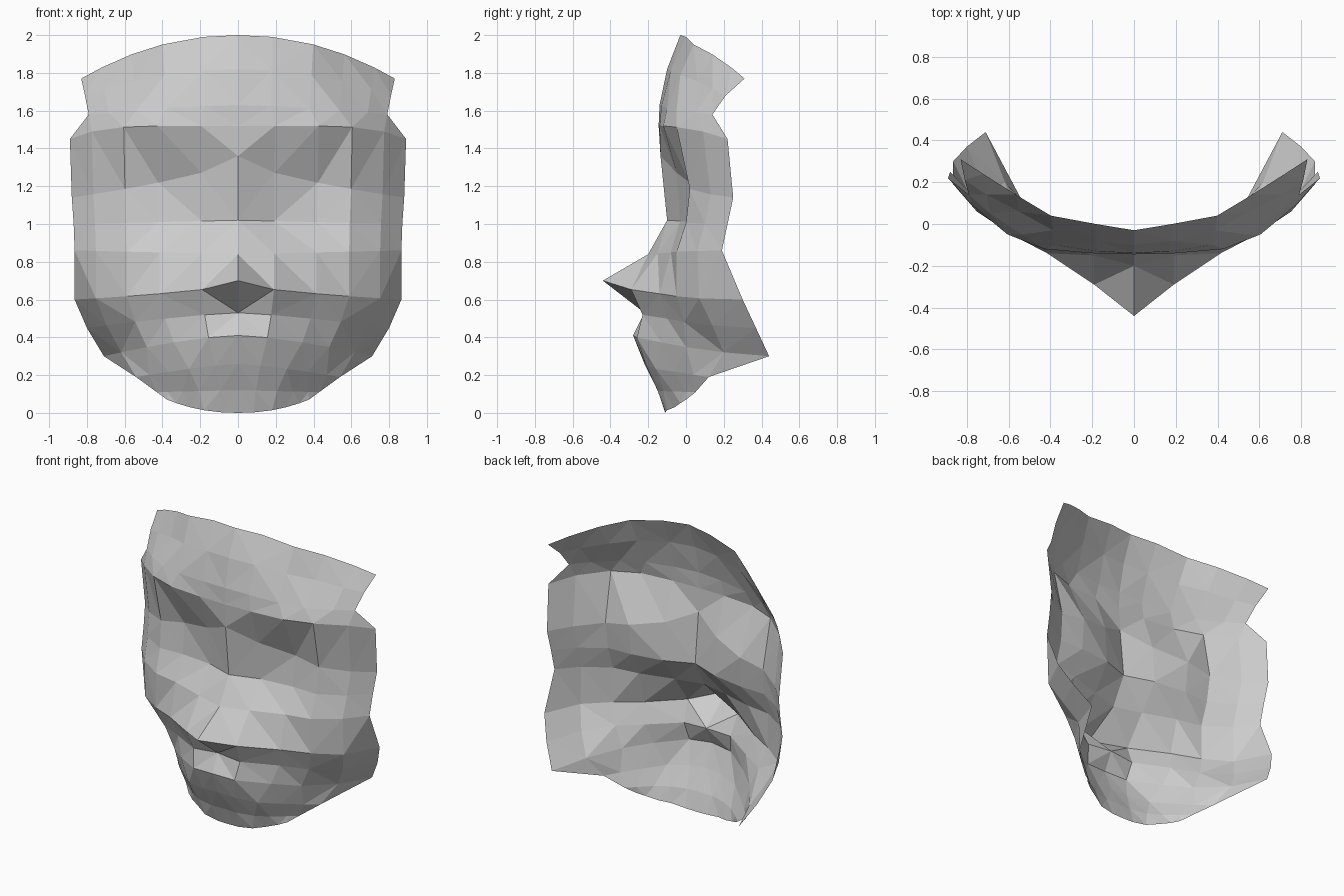
import bpy, bmesh

# Column positions as fractions of each section's half width
COLS = (0, 0.22, 0.48, 0.68, 0.87, 1)

# Horizontal sections: centre z, edge z, sweep exponent, half width, depth y at each column
SECTIONS = (
    (2.00, 1.77, 2.1, 0.83, (-0.03, 0.00, 0.04, 0.14, 0.24, 0.31)),      # forehead rim
    (1.82, 1.68, 2.0, 0.81, (-0.10, -0.08, -0.03, 0.06, 0.14, 0.21)),
    (1.63, 1.58, 1.5, 0.79, (-0.14, -0.13, -0.10, -0.05, 0.05, 0.14)),
    (1.52, 1.45, 6.0, 0.89, (-0.145, -0.14, -0.12, -0.05, 0.09, 0.22)),  # brow
    (1.36, 1.14, 0.6, 0.88, (-0.135, -0.05, 0.02, 0.02, 0.13, 0.25)),    # eye sockets
    (1.02, 1.00, 1.0, 0.87, (-0.10, -0.03, 0.00, 0.00, 0.10, 0.22)),
    (0.84, 0.86, 1.0, 0.865, (-0.20, -0.15, -0.08, -0.05, 0.06, 0.19)),  # nose bridge
    (0.70, 0.60, 0.5, 0.865, (-0.44, -0.29, -0.14, -0.05, 0.07, 0.30)),  # nose tip
    (0.53, 0.45, 1.3, 0.80, (-0.22, -0.23, -0.10, -0.01, 0.14, 0.37)),   # upper lip
    (0.41, 0.30, 1.5, 0.71, (-0.28, -0.26, -0.13, 0.00, 0.20, 0.44)),    # mouth, jaw corner
    (0.26, 0.19, 1.3, 0.54, (-0.22, -0.21, -0.16, -0.06, 0.04, 0.12)),
    (0.12, 0.11, 1.0, 0.43, (-0.15, -0.15, -0.12, -0.07, 0.00, 0.05)),   # chin
    (0.00, 0.07, 2.2, 0.375, (-0.11, -0.11, -0.10, -0.06, -0.03, 0.00)),
)


def section_points(bm, zc, ze, power, half, depths):
    """Vertices of one half section from the centre line to the edge."""
    return [bm.verts.new((half * u, y, zc + (ze - zc) * u ** power))
            for u, y in zip(COLS, depths)]


# Loft the half face through its sections
bm = bmesh.new()
rows = [section_points(bm, *s) for s in SECTIONS]
for upper, lower in zip(rows, rows[1:]):
    for i in range(len(COLS) - 1):
        bm.faces.new((upper[i], lower[i], lower[i + 1], upper[i + 1]))

# Mirror to the other half and cut into flat triangular facets
bmesh.ops.mirror(bm, geom=bm.verts[:] + bm.edges[:] + bm.faces[:],
                 axis='X', merge_dist=0.001)
bmesh.ops.remove_doubles(bm, verts=bm.verts[:], dist=0.001)
bmesh.ops.recalc_face_normals(bm, faces=bm.faces[:])
if sum(f.normal.y for f in bm.faces) > 0:
    bmesh.ops.reverse_faces(bm, faces=bm.faces[:])
bmesh.ops.triangulate(bm, faces=bm.faces[:], quad_method='SHORT_EDGE')

mesh = bpy.data.meshes.new("face_mask")
bm.to_mesh(mesh)
bm.free()
face = bpy.data.objects.new("face_mask", mesh)
bpy.context.collection.objects.link(face)
